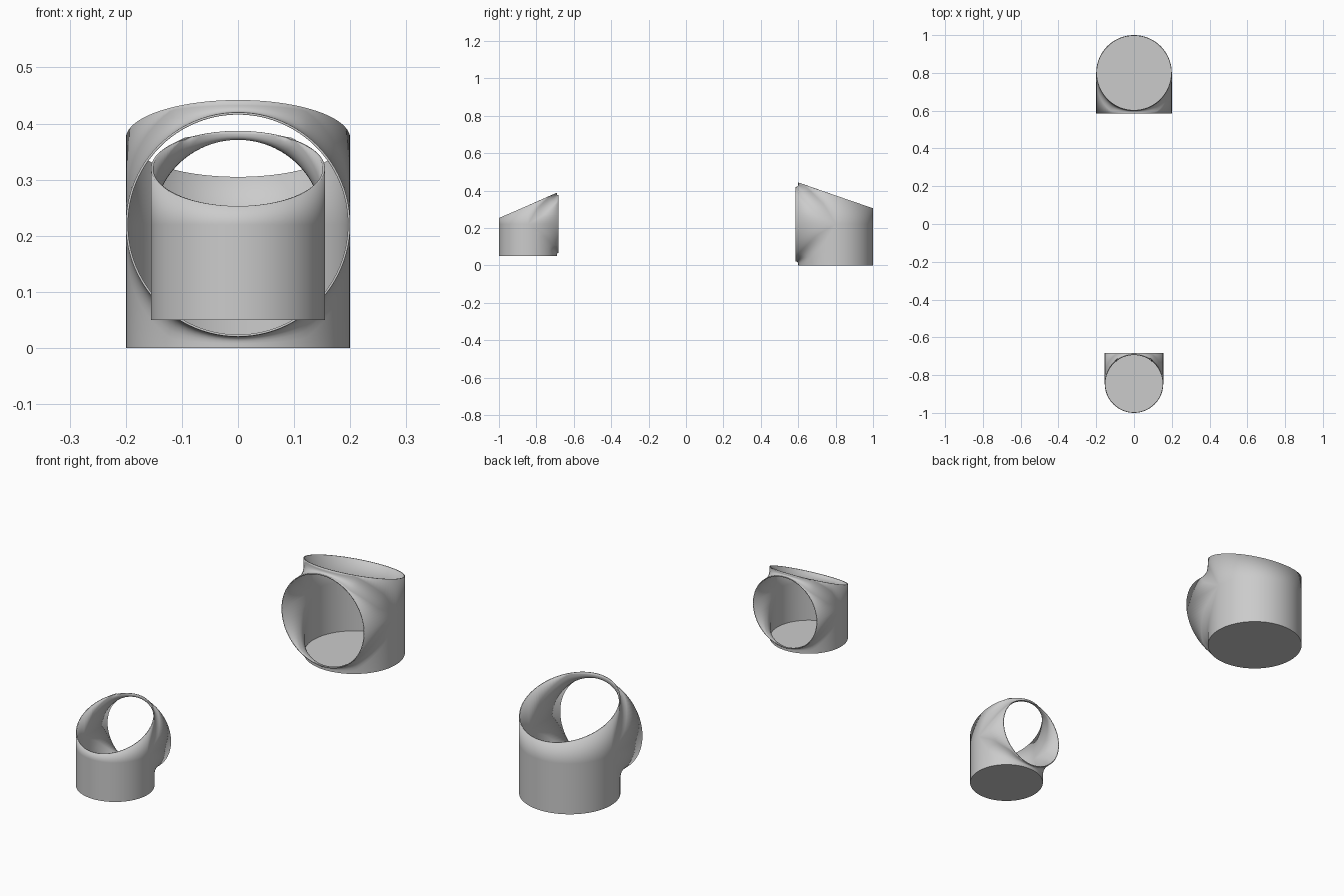
import bpy, bmesh
from math import sin, cos, pi

if "Cube" in bpy.data.objects:
    bpy.data.objects.remove(bpy.data.objects["Cube"])

HALF = 48   # columns per half turn
ARC = 6     # segments across the blended joint


def spouted_cup(name, yc, r, facing, base, z_low, z_high, mouth_z, mouth_y, blend):
    """Slant-cut cup with a sideways mouth tube; facing is the y direction of the mouth."""
    bm = bmesh.new()
    reach = abs(mouth_y - yc)

    def rim(y):
        t = 0.5 + 0.5 * facing * (y - yc) / r
        return z_low + (z_high - z_low) * t

    def front_column(phi, side):
        # cup wall -> blended corner -> mouth tube
        s = r * sin(phi)
        d = max(0, min(0.8 * (reach - s), blend, 0.7 * s))
        x, y = r * cos(phi), yc + facing * s
        z = mouth_z + side * s
        pts = [(x, y, rim(y) if side > 0 else base)]
        for i in range(ARC + 1):
            t = i / ARC
            pts.append((x, y + facing * d * t * t, z + side * d * (1 - t) ** 2))
        pts.append((x, mouth_y, z))
        return pts

    def back_column(phi):
        x, y = r * cos(phi), yc - facing * r * sin(phi)
        return [(x, y, rim(y)), (x, y, mouth_z), (x, y, base)]

    def skin(columns):
        grid = [[bm.verts.new(p) for p in col] for col in columns]
        for a, b in zip(grid, grid[1:]):
            for i in range(len(a) - 1):
                bm.faces.new((a[i], a[i + 1], b[i + 1], b[i]))

    angles = [pi * i / HALF for i in range(HALF + 1)]
    skin([front_column(a, 1) for a in angles])
    skin([front_column(a, -1) for a in angles])
    skin([back_column(a) for a in angles])

    # floor disc
    bm.faces.new([bm.verts.new((r * cos(pi * i / HALF), yc + facing * r * sin(pi * i / HALF), base))
                  for i in range(2 * HALF)])
    bmesh.ops.remove_doubles(bm, verts=bm.verts, dist=0.00005)
    bmesh.ops.recalc_face_normals(bm, faces=bm.faces)
    # make sure the floor looks down, so the wall grows inward
    floor = max(bm.faces, key=lambda f: len(f.verts))
    if floor.normal.z > 0:
        bmesh.ops.reverse_faces(bm, faces=bm.faces)

    me = bpy.data.meshes.new(name)
    bm.to_mesh(me)
    bm.free()
    ob = bpy.data.objects.new(name, me)
    bpy.context.collection.objects.link(ob)
    bpy.ops.object.select_all(action='DESELECT')
    ob.select_set(True)
    bpy.context.view_layer.objects.active = ob
    bpy.ops.object.shade_smooth_by_angle(angle=0.6)
    # thin wall
    wall = ob.modifiers.new("wall", 'SOLIDIFY')
    wall.thickness = 0.004
    wall.offset = -1
    return ob


spouted_cup("large_cup", 0.8, 0.2, -1, 0.0, 0.305, 0.442, 0.22, 0.585, 0.043)
spouted_cup("small_cup", -0.845, 0.155, 1, 0.05, 0.253, 0.387, 0.22, -0.682, 0.035)
